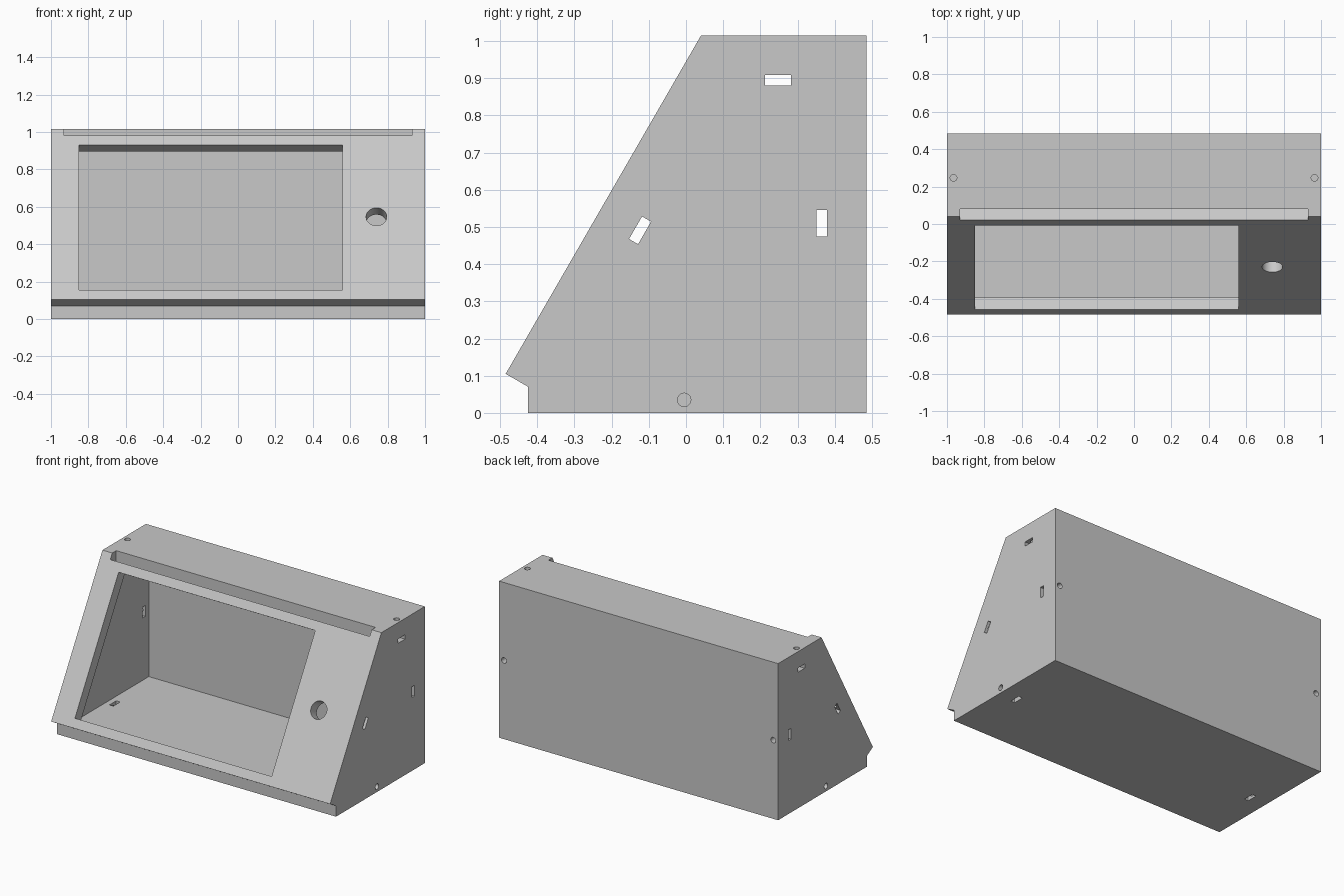
import bpy, bmesh, math
from mathutils import Vector

cube = bpy.data.objects.get("Cube")
if cube:
    bpy.data.objects.remove(cube, do_unlink=True)

grey = bpy.data.materials.new("plain_grey")
grey.use_nodes = True
colour = (0.58, 0.58, 0.58, 1)
grey.diffuse_color = colour
grey.node_tree.nodes["Principled BSDF"].inputs["Base Color"].default_value = colour

T = 0.07            # wall thickness
INSET = 0.12        # distance of the nut slots from the outer face
BACK, TOP, LIP = 0.485, 1.015, 0.105
SLOPE = math.radians(60)


def panel(s, d):
    """Side-view point at s along the sloped panel and d behind its face."""
    c, n = math.cos(SLOPE), math.sin(SLOPE)
    return (-BACK + s * c + d * n, LIP + s * n - d * c)


def finish(name, bm):
    bmesh.ops.recalc_face_normals(bm, faces=bm.faces)
    mesh = bpy.data.meshes.new(name)
    bm.to_mesh(mesh)
    bm.free()
    obj = bpy.data.objects.new(name, mesh)
    mesh.materials.append(grey)
    bpy.context.collection.objects.link(obj)
    return obj


def prism(name, profile, x0, x1):
    """Extrude a side-view (y, z) profile along x."""
    bm = bmesh.new()
    face = bm.faces.new([bm.verts.new((x0, y, z)) for y, z in profile])
    ext = bmesh.ops.extrude_face_region(bm, geom=[face])["geom"]
    bmesh.ops.translate(bm, vec=(x1 - x0, 0, 0),
                        verts=[v for v in ext if isinstance(v, bmesh.types.BMVert)])
    return finish(name, bm)


def rod(name, start, end, radius, sides=32):
    a, b = Vector(start), Vector(end)
    bm = bmesh.new()
    bmesh.ops.create_cone(bm, cap_ends=True, segments=sides, radius1=radius,
                          radius2=radius, depth=(b - a).length)
    bm.transform((b - a).to_track_quat('Z', 'Y').to_matrix().to_4x4())
    bmesh.ops.translate(bm, vec=(a + b) / 2, verts=bm.verts)
    return finish(name, bm)


def rect(y, z, w, h):
    return [(y - w, z - h), (y + w, z - h), (y + w, z + h), (y - w, z + h)]


def panel_rect(s0, s1, d0, d1):
    return [panel(s0, d0), panel(s1, d0), panel(s1, d1), panel(s0, d1)]


# Outer body, with the stepped lip at the foot of the sloped panel
slope_len = (TOP - LIP) / math.sin(SLOPE)
foot = panel(0, T)
body = prism("sloped_enclosure",
             [panel(0, 0), foot, (foot[0], 0), (BACK, 0), (BACK, TOP),
              panel(slope_len, 0)], -1, 1)

# Hollow interior
gap = T + 0.002
floor, ceiling = T + 0.001, TOP - T
inner = lambda z: panel((z - LIP + gap * math.cos(SLOPE)) / math.sin(SLOPE), gap)
side = 1 - T
cutters = [prism("cavity", [inner(floor), (BACK - T, floor),
                            (BACK - T, ceiling), inner(ceiling)], -side, side)]

# Groove between the sloped panel and the top wall
s_top = (ceiling - LIP + T * math.cos(SLOPE)) / math.sin(SLOPE)
corner = panel(s_top, T)
start = panel(s_top, -T)
cutters.append(prism("top_groove", [start, corner, (corner[0], 1.2), (start[0], 1.2)],
                     -side, side))

# Window and round control hole in the sloped panel
cutters.append(prism("window", panel_rect(0.058, 0.953, -0.05, 0.1), -0.85, 0.56))
s_hole = 0.51
cutters.append(rod("control_hole", (0.74, *panel(s_hole, -0.1)),
                   (0.74, *panel(s_hole, 0.15)), 0.055, 48))

# Nut slots through both side walls
HALF_L, HALF_W = 0.035, 0.014
MID_Y, MID_Z, MID_S = 0.247, 0.51, 0.515
cutters += [
    prism("upper_slot", rect(MID_Y, TOP - INSET, HALF_L, HALF_W), -1.1, 1.1),
    prism("rear_slot", rect(BACK - INSET, MID_Z, HALF_W, HALF_L), -1.1, 1.1),
    prism("front_slot", panel_rect(MID_S - HALF_L, MID_S + HALF_L,
                                   INSET - HALF_W, INSET + HALF_W), -1.1, 1.1)]

# Bolt holes leading to the slots, and slots in the floor
BOLT = 0.018
edge = 1 - T / 2
FLOOR_Y = -0.005
for sx in (-1, 1):
    x = sx * edge
    slot_x = sx * (1 - INSET)
    cutters += [
        rod("top_bolt_hole", (x, MID_Y, 1.1), (x, MID_Y, TOP - INSET), BOLT),
        rod("back_bolt_hole", (x, 0.6, MID_Z), (x, BACK - INSET, MID_Z), BOLT),
        rod("side_bolt_hole", (sx * 1.1, FLOOR_Y, T / 2), (slot_x, FLOOR_Y, T / 2), BOLT),
        rod("panel_bolt_hole", (x, *panel(MID_S, T / 2)), (x, *panel(MID_S, INSET)), BOLT),
        prism("floor_slot", rect(FLOOR_Y, 0, HALF_L, 0.1),
              slot_x - HALF_W, slot_x + HALF_W)]

# Cut everything out of the body and bake the result
for cutter in cutters:
    cutter.hide_render = True
    mod = body.modifiers.new(cutter.name, 'BOOLEAN')
    mod.operation = 'DIFFERENCE'
    mod.solver = 'EXACT'
    mod.object = cutter
bpy.context.view_layer.update()
baked = bpy.data.meshes.new_from_object(
    body.evaluated_get(bpy.context.evaluated_depsgraph_get()))
body.modifiers.clear()
body.data = baked
for cutter in cutters:
    bpy.data.objects.remove(cutter, do_unlink=True)

# Smooth hole walls, crisp edges
bpy.ops.object.select_all(action='DESELECT')
body.select_set(True)
bpy.context.view_layer.objects.active = body
bpy.ops.object.shade_smooth_by_angle(angle=math.radians(30))
